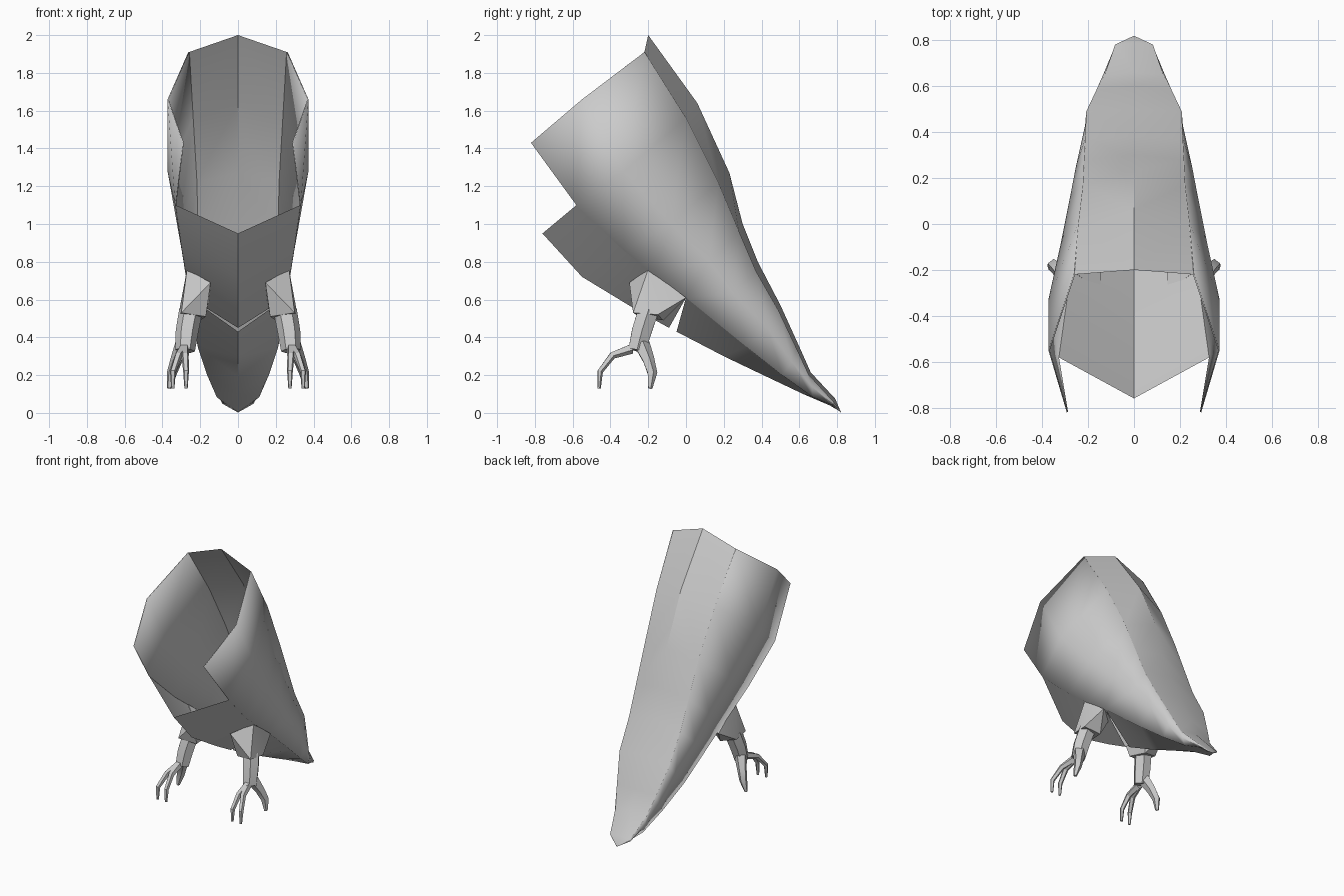
import bpy
import bmesh
from mathutils import Vector

if "Cube" in bpy.data.objects:
    bpy.data.objects.remove(bpy.data.objects["Cube"], do_unlink=True)

GREY = (0.6, 0.6, 0.6, 1.0)
grey = bpy.data.materials.new("plain_grey")
grey.use_nodes = True
grey.diffuse_color = GREY
grey.node_tree.nodes["Principled BSDF"].inputs["Base Color"].default_value = GREY


def finish(bm, name, angle=0.5):
    """Turn a bmesh into a shaded grey object."""
    bmesh.ops.recalc_face_normals(bm, faces=bm.faces[:])
    mesh = bpy.data.meshes.new(name)
    bm.to_mesh(mesh)
    bm.free()
    mesh.materials.append(grey)
    obj = bpy.data.objects.new(name, mesh)
    bpy.context.collection.objects.link(obj)
    bpy.ops.object.select_all(action='DESELECT')
    obj.select_set(True)
    bpy.context.view_layer.objects.active = obj
    bpy.ops.object.shade_smooth_by_angle(angle=angle)
    return obj


def skin(bm, rows, closed=False):
    """Bridge rows of points with quads."""
    grid = [[bm.verts.new(p) for p in row] for row in rows]
    for a, b in zip(grid, grid[1:]):
        count = len(a)
        for i in range(count if closed else count - 1):
            j = (i + 1) % count
            bm.faces.new((a[i], a[j], b[j], b[i]))
    return grid


def panel(name, rows, thickness=0.0):
    """Skin the left half, mirror it and optionally thicken it."""
    bm = bmesh.new()
    skin(bm, rows)
    bmesh.ops.remove_doubles(bm, verts=bm.verts[:], dist=0.001)
    bmesh.ops.mirror(bm, geom=bm.verts[:] + bm.edges[:] + bm.faces[:],
                     axis='X', merge_dist=0.001)
    obj = finish(bm, name)
    if thickness:
        mod = obj.modifiers.new("thickness", 'SOLIDIFY')
        mod.thickness = thickness
        mod.offset = 0
    return obj


def tube(bm, path, radii, sides=6):
    """Tapered faceted tube along a path."""
    pts = [Vector(p) for p in path]
    rows = []
    for i, p in enumerate(pts):
        t = (pts[min(i + 1, len(pts) - 1)] - pts[max(i - 1, 0)]).normalized()
        u = t.cross(Vector((1, 0, 0))).normalized()
        v = t.cross(u)
        ring = []
        for k in range(sides):
            spin = Vector((1, 0)).copy()
            angle = 6.28319 * (k + 0.5) / sides
            from_x = Vector((spin.x, 0, 0))
            from_x.rotate(Vector((0, 0, 1)).rotation_difference(Vector((0, 0, 1))))
            c, s = cos(angle), sin(angle)
            ring.append(p + (u * c + v * s) * radii[i])
        rows.append(ring)
    grid = skin(bm, rows, closed=True)
    bm.faces.new(grid[0])
    bm.faces.new(grid[-1])


from math import cos, sin

# Shell stations from the open front to the tail
TIP = (0, 0.82, 0.005)
ridge = [(.26, -.22, 1.91), (.24, 0, 1.56), (.22, .17, 1.22), (.215, .28, .96),
         (.21, .37, .75), (.205, .49, .54), (.16, .585, .34), (.125, .65, .2),
         (.08, .78, .06), TIP]
flank = [(.37, -.55, 1.66), (.37, -.33, 1.28), (.315, -.08, 1.0), (.275, .12, .8),
         (.25, .25, .63), (.21, .43, .45), (.165, .56, .27), (.125, .665, .14),
         (.08, .775, .05), TIP]
lower = [(.29, -.82, 1.43), (.33, -.58, 1.1), (.295, -.33, .86), (.275, -.17, .735),
         (.255, 0, .61), (.21, .32, .35), (.16, .51, .2), (.11, .67, .085),
         (.06, .77, .045), TIP]
spine = [(-.2, 2), (.06, 1.64), (.23, 1.27), (.3, 1.0), (.38, .8), (.5, .57),
         (.6, .35), (.66, .215), (.79, .075), TIP[1:]]
keel_front = [(-.76, .95), (-.55, .72), (-.27, .55), (-.09, .45)]
keel_rear = [(-.05, .43), (.2, .3), (.43, .19), (.62, .1), (.76, .04), TIP[1:]]


def centre(line):
    return [(0, y, z) for y, z in line]


# Back, wings and keeled belly
panel("back_panel", list(zip(centre(spine), ridge)))
panel("wing_panels", list(zip(ridge, flank, lower)), 0.006)
panel("front_belly", list(zip(lower[1:5], centre(keel_front))))
panel("rear_belly", list(zip(lower[4:], centre(keel_rear))))

# Legs: flared thigh, shin and clawed toes
thigh = [(.145, -.3, .69), (.27, -.2, .76), (.27, 0, .61), (.15, -.06, .62),
         (.17, -.25, .51), (.30, -.28, .53), (.315, -.15, .52), (.2, -.12, .49)]
shin = [(.25, -.2, .54), (.27, -.235, .43), (.28, -.26, .33)]
rear_toe = [(.29, -.235, .36), (.325, -.2, .28), (.35, -.18, .21), (.365, -.19, .13)]


def front_toe(x):
    return [(.285, -.29, .34), ((.285 + x) / 2, -.39, .305),
            (x, -.455, .22), (x, -.46, .13)]


for side, sign in (("left", 1), ("right", -1)):
    def place(points):
        return [(x * sign, y, z) for x, y, z in points]

    bm = bmesh.new()
    for p in place(thigh):
        bm.verts.new(p)
    bmesh.ops.convex_hull(bm, input=bm.verts[:])
    finish(bm, side + "_thigh")

    bm = bmesh.new()
    tube(bm, place(shin), (.062, .06, .052))
    finish(bm, side + "_shin")

    bm = bmesh.new()
    tube(bm, place(rear_toe), (.045, .034, .028, .012), 5)
    for x in (.275, .345):
        tube(bm, place(front_toe(x)), (.028, .02, .016, .009), 5)
    finish(bm, side + "_toes")
